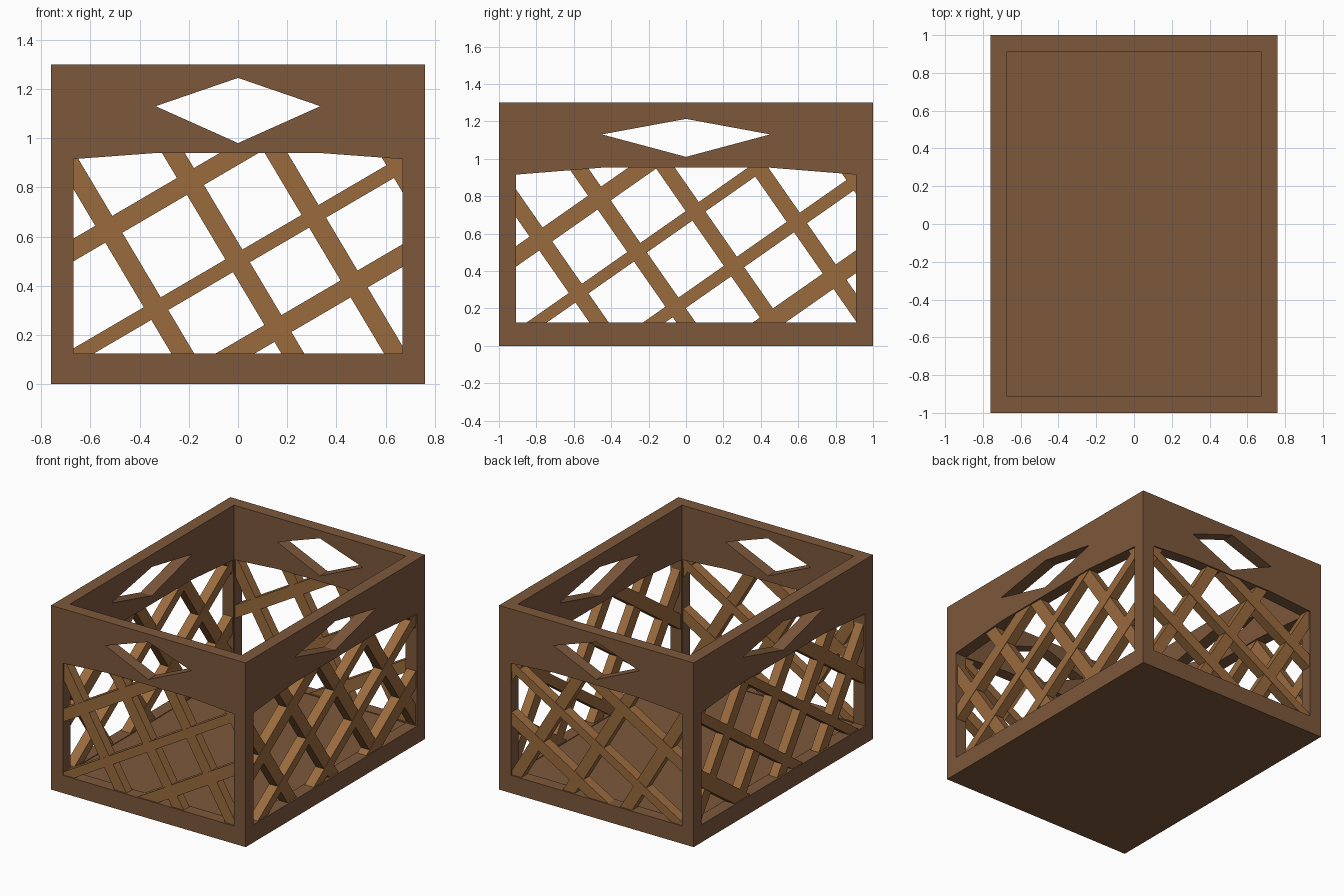
import bpy, bmesh, math
from mathutils import Vector

if "Cube" in bpy.data.objects:
    bpy.data.objects.remove(bpy.data.objects["Cube"])

X, Y, H = 0.76, 1.0, 1.30          # outer half sizes and height
IX, IY, FLOOR = 0.672, 0.914, 0.12  # cavity


def material(name, col):
    m = bpy.data.materials.new(name)
    m.diffuse_color = (*col, 1)
    m.use_nodes = True
    m.node_tree.nodes["Principled BSDF"].inputs["Base Color"].default_value = m.diffuse_color
    return m


FRAME = material("frame_brown", (0.205, 0.098, 0.045))
SLAT = material("slat_brown", (0.323, 0.147, 0.048))


def prism(bm, poly, axis, d0, d1):
    """Extrude a (u, z) polygon along axis 'x' or 'y' between d0 and d1."""
    def place(u, z, d):
        return (u, d, z) if axis == 'y' else (d, u, z)
    a = [bm.verts.new(place(u, z, d0)) for u, z in poly]
    b = [bm.verts.new(place(u, z, d1)) for u, z in poly]
    bm.faces.new(a)
    bm.faces.new(b[::-1])
    n = len(poly)
    for i in range(n):
        j = (i + 1) % n
        bm.faces.new((a[j], a[i], b[i], b[j]))


def finish(bm, name, mat):
    bmesh.ops.recalc_face_normals(bm, faces=bm.faces)
    me = bpy.data.meshes.new(name)
    bm.to_mesh(me)
    bm.free()
    me.materials.append(mat)
    ob = bpy.data.objects.new(name, me)
    bpy.context.collection.objects.link(ob)
    return ob


def rect(w, z0, z1):
    return [(-w, z0), (w, z0), (w, z1), (-w, z1)]


def opening(w, m, z_mid):
    return [(-w, 0.125), (w, 0.125), (w, 0.915), (m, z_mid), (-m, z_mid), (-w, 0.915)]


def diamond(w, z0, z1):
    return [(-w, 1.13), (0, z0), (w, 1.13), (0, z1)]


def clip(poly, region):
    """Clip a polygon to a convex counter-clockwise region."""
    for i, p in enumerate(region):
        a = Vector(p)
        e = Vector(region[(i + 1) % len(region)]) - a
        out = []
        for k, q in enumerate(poly):
            r = poly[k - 1]
            dq, dr = (e.x * (v[1] - a.y) - e.y * (v[0] - a.x) for v in (q, r))
            if (dq >= 0) != (dr >= 0):
                out.append(tuple(Vector(r).lerp(Vector(q), dr / (dr - dq))))
            if dq >= 0:
                out.append(q)
        poly = out
    return poly


# Crate body: block with cavity, openings and handle holes cut out
front_open = opening(0.668, 0.33, 0.94)
side_open = opening(0.910, 0.45, 0.952)
bm = bmesh.new()
prism(bm, rect(X, 0, H), 'y', -Y, Y)
body = finish(bm, "crate_frame", FRAME)

cutters = []
for name, polys, axis, d in (
        ("cavity_cutter", [rect(IX, FLOOR, 2)], 'y', IY),
        ("front_back_cutter", [front_open, diamond(0.335, 0.98, 1.245)], 'y', 2),
        ("side_cutter", [side_open, diamond(0.45, 1.01, 1.213)], 'x', 2)):
    bm = bmesh.new()
    for p in polys:
        prism(bm, p, axis, -d, d)
    c = finish(bm, name, FRAME)
    c.hide_render = True
    cutters.append(c)
    mod = body.modifiers.new(name, 'BOOLEAN')
    mod.object = c
    mod.operation = 'DIFFERENCE'
    mod.solver = 'EXACT'
dg = bpy.context.evaluated_depsgraph_get()
cut_mesh = bpy.data.meshes.new_from_object(body.evaluated_get(dg))
body.modifiers.clear()
body.data = cut_mesh
for c in cutters:
    bpy.data.objects.remove(c)

# Lattice slats: (u, z) point on centre line, width
front_steep = [(-0.225, 0.125, 0.08), (0.2225, 0.125, 0.08), (0.64, 0.125, 0.08), (0.62, 0.94, 0.08)]
front_shallow = [(-0.67, 0.545, 0.08), (-0.67, 0.11, 0.06), (0.67, 0.523, 0.08)]
side_steep = [(u, 0.125, 0.085) for u in (-0.465, 0, 0.465, 0.965, 1.44)]
side_shallow = [(-0.91, 0.477, 0.09), (-0.797, 0.125, 0.062), (-0.17, 0.125, 0.068), (0.91, 0.45, 0.1)]


def lattice(name, axis, centre, region, layers):
    grown = [(u * 1.005, 0.53 + (z - 0.53) * 1.01) for u, z in region]
    bm = bmesh.new()
    for slats, angle, depth in layers:
        t = Vector((math.cos(angle), math.sin(angle)))
        n = Vector((-t.y, t.x))
        for u, z, w in slats:
            c = Vector((u, z))
            bar = [tuple(c + t * s * 3 + n * k * w / 2)
                   for s, k in ((-1, -1), (1, -1), (1, 1), (-1, 1))]
            poly = clip(bar, grown)
            if len(poly) > 2:
                prism(bm, poly, axis, centre - depth / 2, centre + depth / 2)
    finish(bm, name, SLAT)


for s, fb, lr in ((-1, "front", "left"), (1, "back", "right")):
    lattice(fb + "_lattice", 'y', s * (Y + IY) / 2, front_open,
            [(front_steep, -math.atan(1.68), 0.064), (front_shallow, math.atan(0.585), 0.07)])
    lattice(lr + "_lattice", 'x', s * (X + IX) / 2, side_open,
            [(side_steep, -math.atan(1.435), 0.064), (side_shallow, math.atan(0.70), 0.07)])
